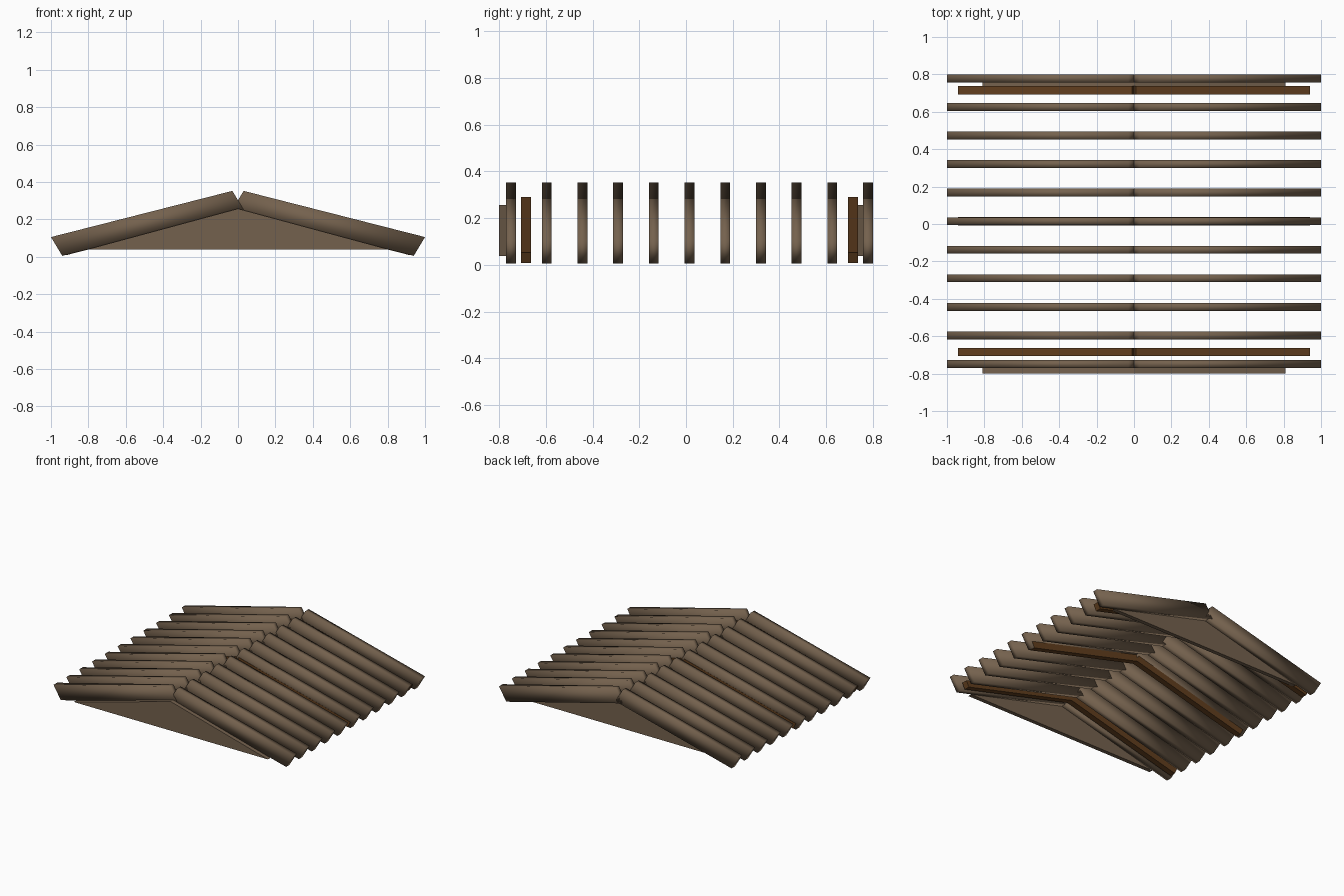
import bpy, bmesh

if "Cube" in bpy.data.objects:
    bpy.data.objects.remove(bpy.data.objects["Cube"])


def material(name, rgb):
    m = bpy.data.materials.new(name)
    m.diffuse_color = (*rgb, 1)
    m.use_nodes = True
    m.node_tree.nodes["Principled BSDF"].inputs["Base Color"].default_value = m.diffuse_color
    return m


WEATHERED = material("weathered wood", (0.175, 0.120, 0.075))
DARK = material("dark brown wood", (0.118, 0.048, 0.013))


def prism(name, profile, y, width, mat, smooth=False):
    """Extrude an x-z profile along y, centred on y."""
    bm = bmesh.new()
    front = [bm.verts.new((x, y - width / 2, z)) for x, z in profile]
    back = [bm.verts.new((x, y + width / 2, z)) for x, z in profile]
    bm.faces.new(front)
    bm.faces.new(back[::-1])
    n = len(profile)
    for i in range(n):
        j = (i + 1) % n
        bm.faces.new((front[j], front[i], back[i], back[j]))
    bmesh.ops.recalc_face_normals(bm, faces=bm.faces)
    for f in bm.faces:
        f.smooth = smooth
    me = bpy.data.meshes.new(name)
    bm.to_mesh(me)
    bm.free()
    me.materials.append(mat)
    ob = bpy.data.objects.new(name, me)
    bpy.context.collection.objects.link(ob)


def pair(name, profile, y, width, mat, smooth=False):
    """Left and right sloping halves meeting at the ridge."""
    for side, s in (("left", 1), ("right", -1)):
        prism(f"{name}_{side}", [(s * x, z) for x, z in profile], y, width, mat, smooth)


# Sloping rafters with slanted ends that cross at the ridge
RAFTER = [(-1, 0.105), (-0.94, 0.005), (0.03, 0.252), (-0.03, 0.352)]
for i in range(11):
    pair(f"rafter_{i + 1}", RAFTER, -0.7485 + i * 0.1527, 0.042, WEATHERED, True)

# Thin dark supports near both gables and in the middle
BEAM = [(-0.942, 0.052), (-0.92, 0.008), (0.011, 0.246), (-0.011, 0.291)]
for name, y in (("front", -0.6845), ("middle", 0.015), ("back", 0.7145)):
    pair(f"support_{name}", BEAM, y, 0.044, DARK)

# Triangular gable panels
GABLE = [(-0.81, 0.038), (0.81, 0.038), (0, 0.257)]
prism("gable_front", GABLE, -0.785, 0.03, WEATHERED)
prism("gable_back", GABLE, 0.742, 0.03, WEATHERED)
